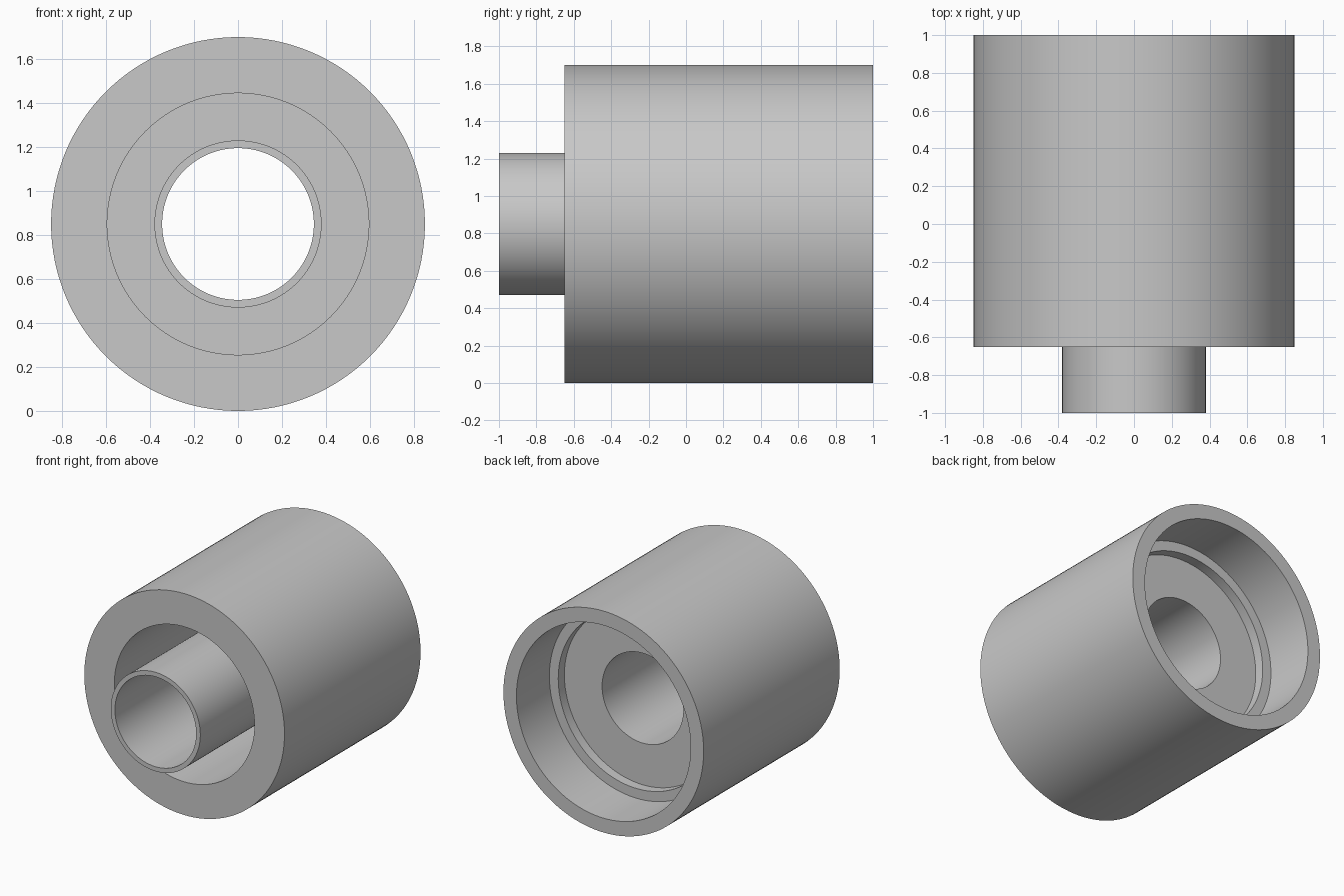
import bpy, bmesh, math
from mathutils import Vector

if "Cube" in bpy.data.objects:
    bpy.data.objects.remove(bpy.data.objects["Cube"], do_unlink=True)

SEGMENTS = 128
AXIS_HEIGHT = 0.85

grey = bpy.data.materials.new("plain grey")
grey.use_nodes = True
colour = (0.58, 0.58, 0.58, 1)
grey.diffuse_color = colour
grey.node_tree.nodes["Principled BSDF"].inputs["Base Color"].default_value = colour


def lathe(name, profile):
    """Revolve a closed (radius, y) profile about the horizontal y axis."""
    bm = bmesh.new()
    verts = [bm.verts.new((r, y, 0)) for r, y in profile]
    edges = [bm.edges.new((v, verts[i - 1])) for i, v in enumerate(verts)]
    bmesh.ops.spin(bm, geom=verts + edges, cent=(0, 0, 0), axis=(0, 1, 0),
                   angle=math.tau, steps=SEGMENTS, use_merge=True)
    bmesh.ops.remove_doubles(bm, verts=bm.verts[:], dist=1e-5)
    bmesh.ops.recalc_face_normals(bm, faces=bm.faces[:])
    bmesh.ops.translate(bm, verts=bm.verts[:], vec=Vector((0, 0, AXIS_HEIGHT)))
    mesh = bpy.data.meshes.new(name)
    bm.to_mesh(mesh)
    bm.free()
    mesh.materials.append(grey)
    obj = bpy.data.objects.new(name, mesh)
    bpy.context.collection.objects.link(obj)
    bpy.ops.object.select_all(action="DESELECT")
    obj.select_set(True)
    bpy.context.view_layer.objects.active = obj
    bpy.ops.object.shade_smooth_by_angle(angle=math.radians(30))
    return obj


lathe("sleeve_with_inner_tube", [
    # outer sleeve, from front face to back rim
    (0.595, -0.65), (0.85, -0.65), (0.85, 1.0), (0.74, 1.0),
    # stepped bore at the back
    (0.74, 0.60), (0.665, 0.60), (0.665, 0.525),
    # central tube, through hole and front lip
    (0.345, 0.525), (0.345, -1.0), (0.38, -1.0),
    # deep ring-shaped recess around the tube
    (0.38, 0.44), (0.595, 0.44),
])
